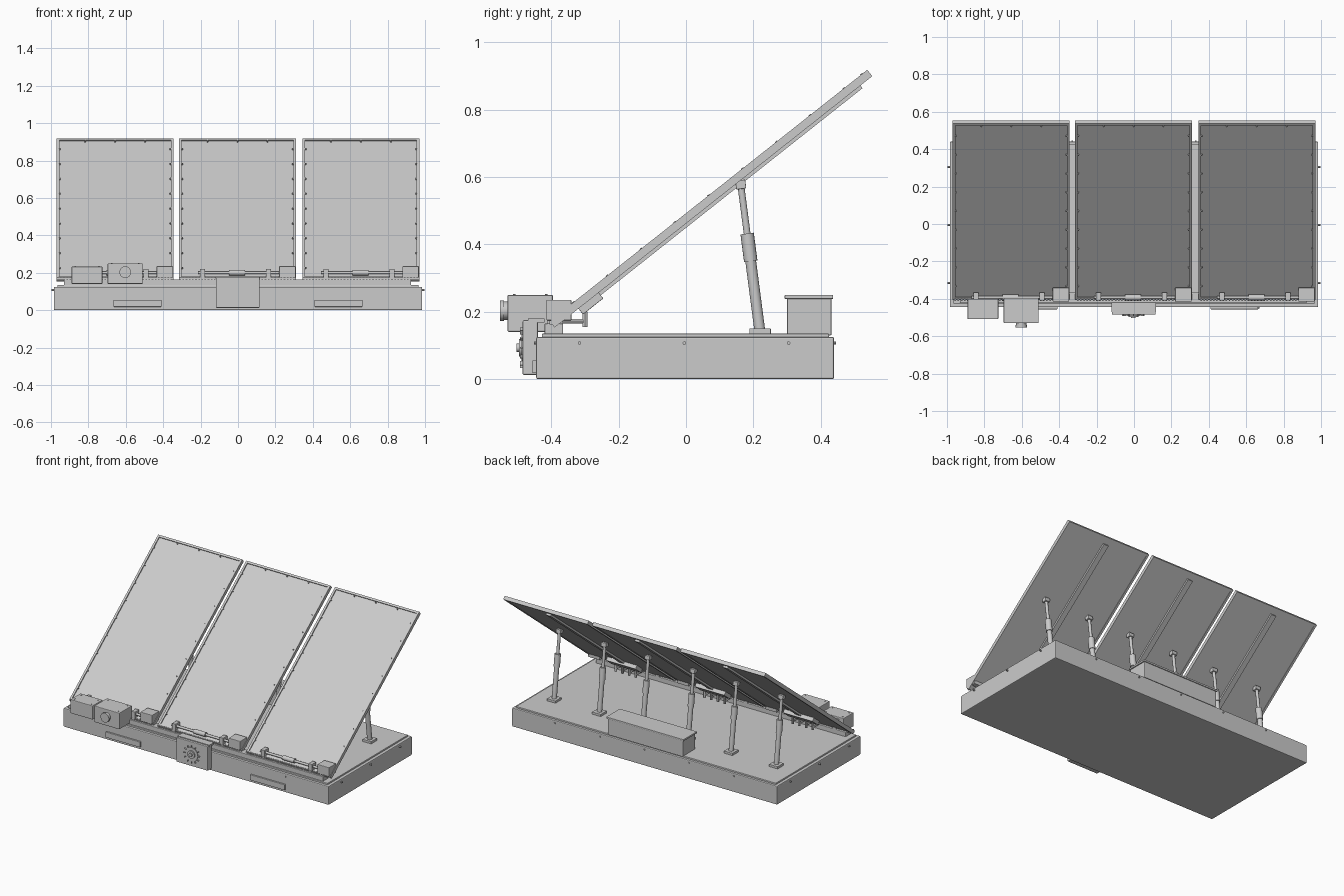
import bpy, bmesh
from math import radians, pi, sin, cos
from mathutils import Matrix, Vector

if "Cube" in bpy.data.objects:
    bpy.data.objects.remove(bpy.data.objects["Cube"])

I = Matrix.Identity(4)

def finish(bm, name, M=I, smooth=False):
    bmesh.ops.recalc_face_normals(bm, faces=bm.faces)
    me = bpy.data.meshes.new(name)
    bm.to_mesh(me)
    bm.free()
    ob = bpy.data.objects.new(name, me)
    bpy.context.collection.objects.link(ob)
    ob.matrix_world = M
    if smooth:
        for o in bpy.context.selected_objects:
            o.select_set(False)
        ob.select_set(True)
        bpy.context.view_layer.objects.active = ob
        bpy.ops.object.shade_smooth_by_angle()
    return ob

def add_box(bm, x0, x1, y0, y1, z0, z1):
    m = Matrix.Translation(((x0+x1)/2, (y0+y1)/2, (z0+z1)/2)) @ Matrix.Diagonal((x1-x0, y1-y0, z1-z0, 1))
    bmesh.ops.create_cube(bm, size=1, matrix=m)

def add_cyl(bm, a, b, r, seg=16, r2=None):
    a, b = Vector(a), Vector(b)
    d = b - a
    m = Matrix.Translation((a+b)/2) @ d.to_track_quat('Z', 'Y').to_matrix().to_4x4()
    bmesh.ops.create_cone(bm, cap_ends=True, segments=seg, radius1=r, radius2=r if r2 is None else r2,
                          depth=d.length, matrix=m)

def box(name, *dims, bevel=0.0, M=I):
    bm = bmesh.new()
    add_box(bm, *dims)
    if bevel:
        bmesh.ops.bevel(bm, geom=bm.edges[:], offset=bevel, segments=2, affect='EDGES', profile=0.5)
    return finish(bm, name, M)

def cyls(name, specs, M=I, seg=16):
    bm = bmesh.new()
    for s in specs:
        add_cyl(bm, *s, seg=seg)
    return finish(bm, name, M, True)

# Base tub, deck and front rail
box("base", -0.985, 0.985, -0.445, 0.44, 0, 0.125, bevel=0.005)
box("deck", -0.965, 0.965, -0.428, 0.425, 0.12, 0.135, bevel=0.003)
box("front_rail", -0.93, 0.925, -0.42, -0.365, 0.13, 0.165, bevel=0.003)

# Bolts round the base sides
bolts = []
for s in (-1, 1):
    bolts += [((s*0.98, y, 0.107), (s*0.997, y, 0.107), 0.005) for y in (-0.316, -0.005, 0.305)]
for x in (-0.665, -0.33, 0, 0.33, 0.665):
    bolts.append(((x, 0.435, 0.107), (x, 0.446, 0.107), 0.005))
    if abs(x) > 0.5:
        bolts.append(((x, -0.44, 0.107), (x, -0.451, 0.107), 0.005))
cyls("base_bolts", bolts, seg=10)

# Slim access plates on the front face
for s in (-1, 1):
    c = s*0.537
    box("front_plate", c-0.128, c+0.128, -0.456, -0.44, 0.018, 0.055, bevel=0.002)

# Central control box with dial
box("control_box", -0.118, 0.115, -0.485, -0.44, 0.012, 0.175, bevel=0.004)
box("control_box_lid", -0.12, 0.117, -0.47, -0.42, 0.168, 0.18)
bm = bmesh.new()
dc = (-0.003, 0.093)
for y0, y1, r in ((-0.48, -0.489, 0.046), (-0.485, -0.496, 0.026), (-0.49, -0.503, 0.012)):
    add_cyl(bm, (dc[0], y0, dc[1]), (dc[0], y1, dc[1]), r, seg=32)
finish(bm, "dial", smooth=True)
bm = bmesh.new()
for i in range(12):
    n = len(bm.verts)
    add_box(bm, -0.0025, 0.0025, -0.493, -0.483, 0.047, 0.06)
    bm.verts.ensure_lookup_table()
    bmesh.ops.transform(bm, verts=bm.verts[n:],
                        matrix=Matrix.Translation((dc[0], 0, dc[1])) @ Matrix.Rotation(i*pi/6, 4, 'Y'))
finish(bm, "dial_ticks")

# Two boxes at the left front, one with a lens
box("junction_box", -0.89, -0.725, -0.508, -0.40, 0.14, 0.233, bevel=0.004)
box("sensor_box", -0.697, -0.51, -0.53, -0.395, 0.14, 0.25, bevel=0.004)
cyls("sensor_lens", [((-0.603, -0.525, 0.203), (-0.603, -0.545, 0.203), 0.027),
                     ((-0.603, -0.54, 0.203), (-0.603, -0.553, 0.203), 0.031)], seg=32)
cyls("box_lid_bolts",
     [((x, y, z-0.003), (x, y, z+0.003), 0.004)
      for xs, ys, z in (((-0.87, -0.745), (-0.49, -0.42), 0.233), ((-0.675, -0.53), (-0.51, -0.415), 0.25))
      for x in xs for y in ys], seg=8)

# Rear battery box and lid
box("battery_box", -0.28, 0.28, 0.30, 0.432, 0.13, 0.24, bevel=0.003)
box("battery_box_lid", -0.287, 0.287, 0.293, 0.437, 0.238, 0.25, bevel=0.002)

# Three tilted panels with hinge, actuator and legs
L, W = 1.203, 0.3125
for cx in (-0.657, -0.0025, 0.657):
    M = Matrix.Translation((cx, -0.405, 0.172)) @ Matrix.Rotation(radians(38.35), 4, 'X')
    bm = bmesh.new()
    f = 0.014
    add_box(bm, -W, -W+f, 0, L, -0.024, 0)
    add_box(bm, W-f, W, 0, L, -0.024, 0)
    add_box(bm, -W+f, W-f, 0, f, -0.024, 0)
    add_box(bm, -W+f, W-f, L-f, L, -0.024, 0)
    finish(bm, "panel_frame", M)
    box("panel_glass", -W+f, W-f, f, L-f, -0.021, -0.007, M=M)
    box("panel_back_rail", -0.018, 0.018, 0.16, L-0.045, -0.034, -0.02, M=M)
    box("panel_terminal_box", -0.11, 0.11, 0.09, 0.167, -0.046, -0.02, bevel=0.002, M=M)
    # Frame screws
    pts = [(s*(W-0.017), 0.09+i*0.128) for s in (-1, 1) for i in range(9)]
    pts += [(x, L-0.022) for x in (-0.16, 0, 0.16)]
    cyls("panel_screws", [((x, y, -0.01), (x, y, 0.002), 0.004) for x, y in pts], M, seg=8)

    # Cable connectors below the terminal box
    con = []
    for i in range(4):
        x = cx - 0.075 + i*0.05
        con += [((x, -0.30, 0.155), (x, -0.30, 0.20), 0.008), ((x, -0.37, 0.172), (x, -0.30, 0.172), 0.007)]
    cyls("cable_connectors", con, seg=12)

    # Hinge shaft, bearings, gear box and ribbed strip
    l = cx - W
    cyls("hinge_shaft", [((l+0.10, -0.393, 0.2), (l+0.55, -0.393, 0.2), 0.008),
                         ((l+0.267, -0.393, 0.2), (l+0.353, -0.393, 0.2), 0.015)])
    for x0, x1 in ((0.112, 0.139), (0.465, 0.492)):
        box("hinge_bearing", l+x0, l+x1, -0.41, -0.365, 0.16, 0.22, bevel=0.002)
    box("hinge_gearbox", l+0.535, l+0.622, -0.415, -0.34, 0.174, 0.235, bevel=0.003)
    bm = bmesh.new()
    add_box(bm, l, l+2*W, -0.405, -0.385, 0.162, 0.174)
    for i in range(36):
        x = l + 0.01 + i*0.0169
        add_box(bm, x, x+0.008, -0.412, -0.40, 0.163, 0.176)
    finish(bm, "hinge_strip")

    # Telescopic legs
    for s in (-1, 1):
        x = cx + s*0.168
        foot, top = Vector((x, 0.219, 0.145)), Vector((x, 0.161, 0.59))
        P = lambda t: foot.lerp(top, t)
        box("leg_foot", x-0.032, x+0.032, 0.188, 0.252, 0.133, 0.15, bevel=0.002)
        cyls("leg", [(P(0), P(0.6), 0.016), (P(0.46), P(0.645), 0.02), (P(0.6), P(0.98), 0.01)])
        H = Matrix.Translation(P(0.97)) @ Matrix.Rotation(radians(8), 4, 'X')
        box("leg_head", -0.018, 0.018, -0.015, 0.015, -0.012, 0.014, bevel=0.002, M=H)
